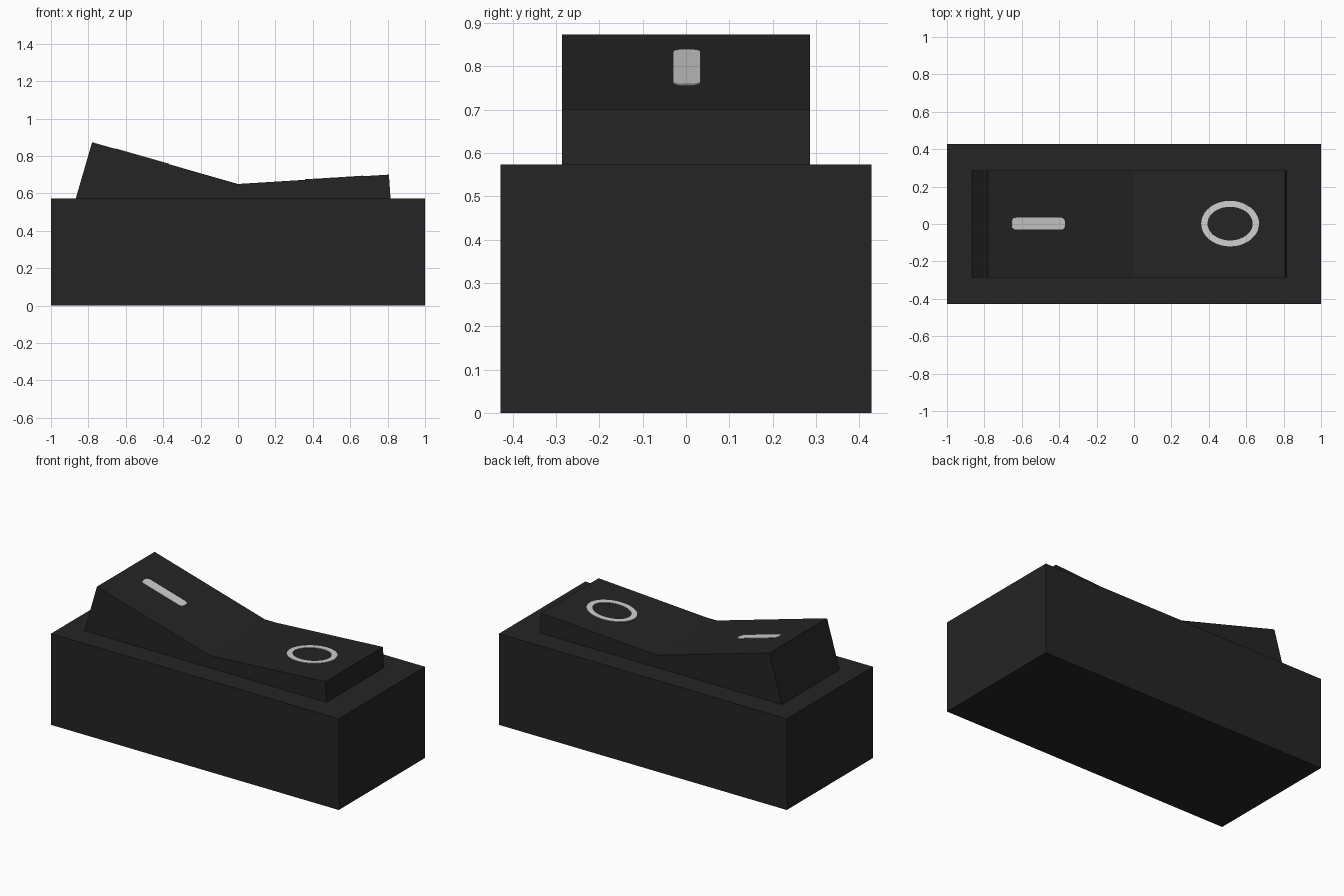
import bpy, bmesh, math
from mathutils import Matrix, Vector

if "Cube" in bpy.data.objects:
    bpy.data.objects.remove(bpy.data.objects["Cube"])


def material(name, value):
    m = bpy.data.materials.new(name)
    m.diffuse_color = (value, value, value, 1)
    m.use_nodes = True
    m.node_tree.nodes["Principled BSDF"].inputs["Base Color"].default_value = m.diffuse_color
    return m


BLACK = material("black plastic", 0.018)
GREY = material("light grey print", 0.62)


def make_object(name, bm, mat):
    bmesh.ops.recalc_face_normals(bm, faces=bm.faces)
    me = bpy.data.meshes.new(name)
    bm.to_mesh(me)
    bm.free()
    me.materials.append(mat)
    ob = bpy.data.objects.new(name, me)
    bpy.context.collection.objects.link(ob)
    return ob


def extrude(bm, faces, vec):
    geo = bmesh.ops.extrude_face_region(bm, geom=faces)["geom"]
    bmesh.ops.translate(bm, vec=vec, verts=[v for v in geo if isinstance(v, bmesh.types.BMVert)])


def slope_frame(x, a, b):
    """Frame lying on the rocker slope a-b at position x."""
    t = (x - a[0]) / (b[0] - a[0])
    z = a[1] + t * (b[1] - a[1])
    tilt = -math.atan2(b[1] - a[1], b[0] - a[0])
    return Matrix.Translation((x, 0.002, z)) @ Matrix.Rotation(tilt, 4, 'Y')


# Housing block
bm = bmesh.new()
bmesh.ops.create_cube(bm, size=1, matrix=Matrix.Translation((0, 0, 0.2865)) @ Matrix.Diagonal((2, 0.856, 0.573, 1)))
make_object("housing", bm, BLACK)

# Rocker: bent profile, sunk slightly into the housing
LEFT, MID, RIGHT = (-0.78, 0.873), (0, 0.65), (0.807, 0.70)
profile = [(-0.87, 0.563), LEFT, MID, RIGHT, (0.816, 0.563)]
bm = bmesh.new()
face = bm.faces.new([bm.verts.new((x, -0.286, z)) for x, z in profile])
extrude(bm, [face], Vector((0, 0.572, 0)))
make_object("rocker", bm, BLACK)

# On mark: rounded bar on the steep slope
bm = bmesh.new()
outline = []
for cx, cy, start in ((1, 1, 0), (-1, 1, 90), (-1, -1, 180), (1, -1, 270)):
    for i in range(4):
        a = math.radians(start + i * 30)
        outline.append((cx * 0.126 + 0.022 * math.cos(a), cy * 0.01 + 0.022 * math.sin(a), -0.002))
face = bm.faces.new([bm.verts.new(p) for p in outline])
extrude(bm, [face], Vector((0, 0, 0.005)))
make_object("on_mark", bm, GREY).matrix_world = slope_frame(-0.512, LEFT, MID)

# Off mark: oval ring on the shallow slope
bm = bmesh.new()
N = 40
rings = [[bm.verts.new((rx * math.cos(2 * math.pi * i / N), ry * math.sin(2 * math.pi * i / N), -0.002))
          for i in range(N)] for rx, ry in ((0.155, 0.122), (0.121, 0.09))]
faces = [bm.faces.new((rings[0][i], rings[0][(i + 1) % N], rings[1][(i + 1) % N], rings[1][i])) for i in range(N)]
extrude(bm, faces, Vector((0, 0, 0.005)))
make_object("off_mark", bm, GREY).matrix_world = slope_frame(0.514, MID, RIGHT)
